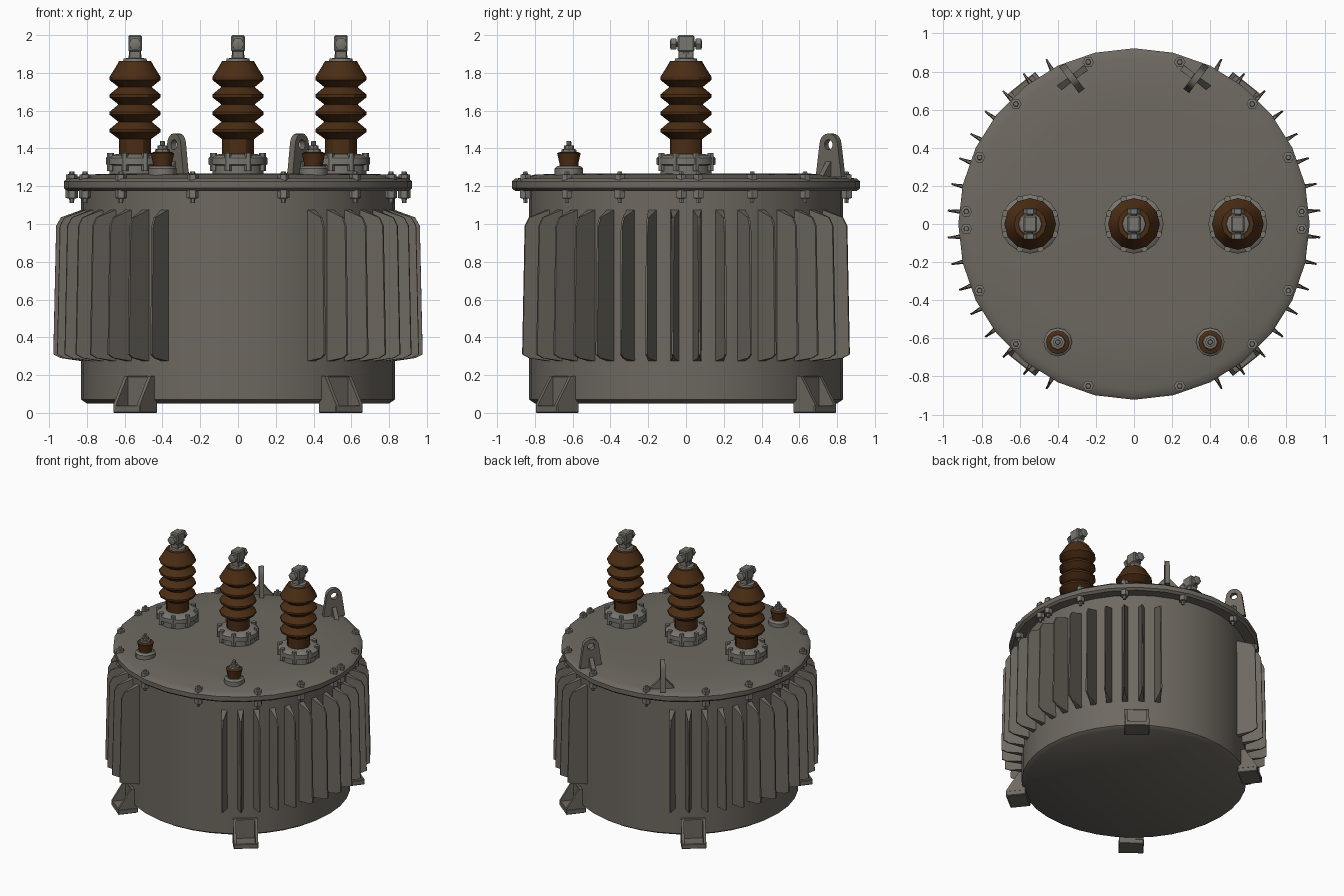
import bpy, bmesh, math
from mathutils import Matrix, Vector

cube = bpy.data.objects.get("Cube")
if cube:
    bpy.data.objects.remove(cube)


def material(name, colour, rough=0.6):
    m = bpy.data.materials.new(name)
    m.use_nodes = True
    m.diffuse_color = (*colour, 1)
    bsdf = m.node_tree.nodes["Principled BSDF"]
    bsdf.inputs["Base Color"].default_value = (*colour, 1)
    bsdf.inputs["Roughness"].default_value = rough
    return m


PAINT = material("warm grey paint", (0.155, 0.14, 0.118))
METAL = material("light grey metal", (0.19, 0.18, 0.16))
BROWN = material("brown porcelain", (0.07, 0.026, 0.007))


def finish(name, bm, mat, matrix=None, smooth=35):
    bmesh.ops.recalc_face_normals(bm, faces=bm.faces)
    mesh = bpy.data.meshes.new(name)
    bm.to_mesh(mesh)
    bm.free()
    mesh.materials.append(mat)
    obj = bpy.data.objects.new(name, mesh)
    bpy.context.collection.objects.link(obj)
    if matrix:
        obj.matrix_world = matrix
    if smooth:
        bpy.ops.object.select_all(action='DESELECT')
        obj.select_set(True)
        bpy.context.view_layer.objects.active = obj
        bpy.ops.object.shade_smooth_by_angle(angle=math.radians(smooth))
    return obj


def lathe(name, profile, sides, mat, at=(0, 0, 0), smooth=35, matrix=None):
    """Turn a list of (radius, height) points into a closed solid."""
    bm = bmesh.new()
    rings = []
    for r, z in profile:
        rings.append([bm.verts.new((r * math.cos(a), r * math.sin(a), z))
                      for a in (math.tau * i / sides for i in range(sides))])
    for low, high in zip(rings, rings[1:]):
        for i in range(sides):
            j = (i + 1) % sides
            bm.faces.new((low[i], low[j], high[j], high[i]))
    bm.faces.new(rings[0][::-1])
    bm.faces.new(rings[-1])
    return finish(name, bm, mat, matrix or Matrix.Translation(at), smooth)


def plate(name, outline, half, mat, matrix, half_far=None, far=1):
    """Extrude an (x, z) outline along y, optionally thinning towards x = far."""
    bm = bmesh.new()
    sides = []
    for s in (-1, 1):
        sides.append([bm.verts.new((x, s * (half if half_far is None or x < far else half_far), z))
                      for x, z in outline])
    a, b = sides
    bm.faces.new(a)
    bm.faces.new(b[::-1])
    for i in range(len(a)):
        j = (i + 1) % len(a)
        bm.faces.new((a[i], a[j], b[j], b[i]))
    return finish(name, bm, mat, matrix, 20)


def box(name, size, at, mat, base=Matrix()):
    bm = bmesh.new()
    bmesh.ops.create_cube(bm, size=1)
    bmesh.ops.scale(bm, vec=size, verts=bm.verts)
    bmesh.ops.bevel(bm, geom=bm.edges[:], offset=min(size) * 0.12, segments=1, affect='EDGES')
    return finish(name, bm, mat, base @ Matrix.Translation(at), 0)


def turn(degrees):
    return Matrix.Rotation(math.radians(degrees), 4, 'Z')


# Tank and domed lid with a rolled rim
lathe("tank", [(0.80, 0.05), (0.83, 0.07), (0.83, 1.2)], 36, PAINT)
lathe("lid", [(0.82, 1.175), (0.905, 1.175), (0.922, 1.19), (0.922, 1.225), (0.905, 1.24),
              (0.87, 1.245), (0.80, 1.262), (0.6, 1.268)], 28, PAINT, matrix=turn(90))

# Cooling fins fanned over the left and right sides
FIN = [(0.80, 0.27), (0.94, 0.29), (0.98, 0.31), (0.965, 0.99), (0.94, 1.035), (0.80, 1.085)]
COUNT = 16
for side in (0, 180):
    for i in range(COUNT):
        angle = side - 62 + 124 * i / (COUNT - 1)
        plate("cooling_fin", FIN, 0.026, PAINT, turn(angle), 0.005, 0.9)


def rim_bolt(x, y):
    lathe("rim_bolt_head", [(0.03, 1.23), (0.03, 1.262), (0.015, 1.264), (0.013, 1.278)], 6, METAL, (x, y, 0))
    lathe("rim_bolt_nut", [(0.012, 1.11), (0.014, 1.135), (0.032, 1.137), (0.032, 1.18)], 6, METAL, (x, y, 0))


for sx in (-1, 1):
    for x, y in ((0.24, 0.85), (0.62, 0.63), (0.81, 0.35)):
        for sy in (-1, 1):
            rim_bolt(sx * x, sy * y)
    for y in (0.065, -0.025):
        rim_bolt(sx * 0.88, y)

# Feet: base plate, wall plate and two sloping gussets
GUSSET = [(0.80, 0.01), (0.945, 0.01), (0.945, 0.045), (0.85, 0.195), (0.80, 0.195)]
for angle in (51.4, 128.6, 231.4, 308.6):
    m = turn(angle)
    box("foot_base", (0.15, 0.185, 0.04), (0.872, 0, 0.02), PAINT, m)
    box("foot_wall_plate", (0.04, 0.18, 0.18), (0.825, 0, 0.105), PAINT, m)
    for s in (-1, 1):
        plate("foot_gusset", GUSSET, 0.01, PAINT, m @ Matrix.Translation((0, s * 0.08, 0)))

# Lifting lugs: rounded plates with an eye, on small splayed footings
for s in (-1, 1):
    m = Matrix.Translation((s * 0.325, 0.765, 0)) @ turn(90 - s * 37)
    bm = bmesh.new()
    steps = 16
    layers = []
    for side in (-1, 1):
        outer, inner = [], []
        for i in range(steps):
            a = math.tau * i / steps
            c, d = math.cos(a), math.sin(a)
            low = d < -0.1
            x = math.copysign(min(abs(c) * 1.6, 1), c) * 0.085 if low else c * 0.06
            z = 1.25 if low else 1.42 + d * 0.06
            outer.append(bm.verts.new((x, side * 0.018, z)))
            inner.append(bm.verts.new((c * 0.027, side * 0.018, 1.42 + d * 0.027)))
        layers.append((outer, inner))
    (o1, i1), (o2, i2) = layers
    for i in range(steps):
        j = (i + 1) % steps
        for quad in ((o1, i1), (o2, i2), (o1, o2), (i1, i2)):
            p, q = quad
            bm.faces.new((p[i], p[j], q[j], q[i]))
    finish("lifting_lug", bm, PAINT, m, 30)
    plate("lug_gusset", [(-0.09, 1.25), (0.09, 1.25), (0.02, 1.33), (-0.02, 1.33)], 0.016,
          PAINT, m @ turn(90))

# Tall porcelain bushings with sheds, flange and terminal
sheds = [(0.085, 1.35), (0.085, 1.45)]
for k in range(4):
    z = 1.495 + 0.092 * k
    sheds += [(0.136, z - 0.008), (0.136, z + 0.006), (0.088, z + 0.046)]
sheds[-1] = (0.10, 1.835)
sheds += [(0.085, 1.862)]
for x in (-0.545, 0, 0.545):
    at = (x, 0, 0)
    lathe("bushing_flange", [(0.135, 1.255), (0.135, 1.31), (0.155, 1.315), (0.155, 1.35), (0.14, 1.362),
                             (0.10, 1.37)], 16, METAL, at)
    for i in range(8):
        a = math.tau * (i + 0.5) / 8
        lathe("flange_bolt", [(0.019, 1.28), (0.019, 1.375)], 6, METAL,
              (x + 0.14 * math.cos(a), 0.14 * math.sin(a), 0))
    lathe("porcelain_bushing", sheds, 12, BROWN, at, 30)
    lathe("bushing_cap", [(0.065, 1.855), (0.06, 1.875), (0.035, 1.88), (0.03, 1.92)], 10, METAL, at)
    box("terminal_block", (0.072, 0.09, 0.09), (x, 0, 1.955), METAL)
    for s in (-1, 1):
        box("terminal_prong", (0.06, 0.03, 0.06), (x, s * 0.025, 1.89), METAL)
    across = Matrix.Translation((x, 0, 1.952)) @ Matrix.Rotation(math.pi / 2, 4, 'X')
    lathe("terminal_bolt", [(0.018, -0.085), (0.034, -0.08), (0.034, -0.052), (0.016, -0.05),
                            (0.016, 0.05), (0.034, 0.052), (0.034, 0.08), (0.018, 0.085)], 6, METAL, matrix=across)

# Small front bushings
for x in (-0.4, 0.4):
    at = (x, -0.62, 0)
    lathe("small_bushing_base", [(0.075, 1.25), (0.075, 1.295), (0.06, 1.308)], 12, METAL, at)
    lathe("small_bushing", [(0.05, 1.3), (0.05, 1.32), (0.062, 1.375), (0.045, 1.382)], 12, BROWN, at)
    lathe("small_bushing_stud", [(0.042, 1.378), (0.038, 1.395), (0.026, 1.397), (0.026, 1.415),
                                 (0.014, 1.417), (0.012, 1.44)], 8, METAL, at)
